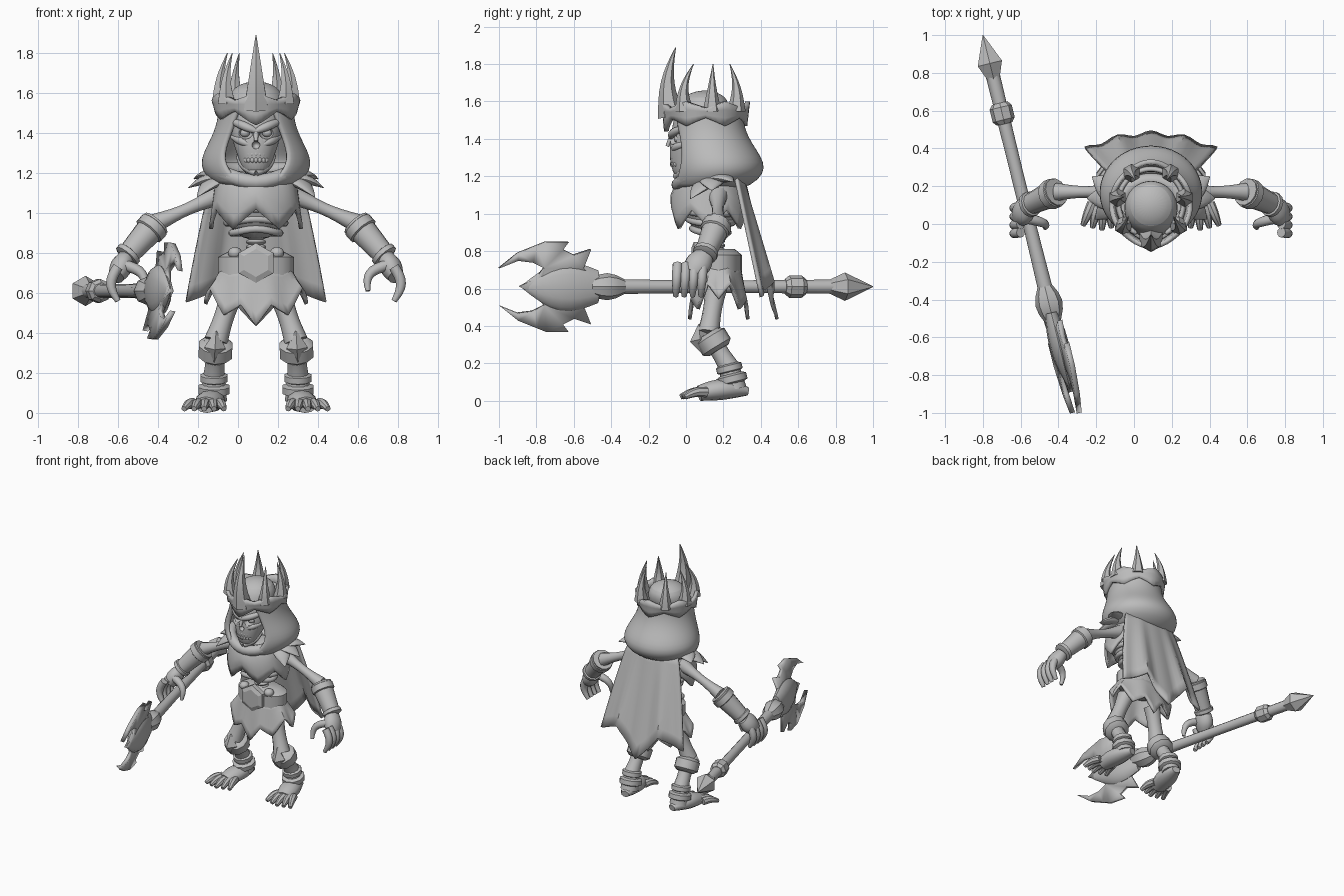
import bpy, bmesh
from math import sin, cos, pi, radians
from mathutils import Vector

default_cube = bpy.data.objects.get("Cube")
if default_cube:
    bpy.data.objects.remove(default_cube)

MIDDLE = 0.09  # x of the figure's mirror plane; parts are built around it
GREY = (0.5, 0.5, 0.5, 1)
stone = bpy.data.materials.new("stone_grey")
stone.use_nodes = True
stone.diffuse_color = GREY
stone.node_tree.nodes["Principled BSDF"].inputs["Base Color"].default_value = GREY


def finish(name, bm, mirror=False, smooth=0, thick=0, sharp=42):
    bmesh.ops.recalc_face_normals(bm, faces=bm.faces)
    mesh = bpy.data.meshes.new(name)
    bm.to_mesh(mesh)
    bm.free()
    mesh.materials.append(stone)
    mesh.shade_smooth()
    mesh.set_sharp_from_angle(angle=radians(sharp))
    part = bpy.data.objects.new(name, mesh)
    part.location.x = MIDDLE
    bpy.context.collection.objects.link(part)
    if thick:
        modifier = part.modifiers.new("Thickness", 'SOLIDIFY')
        modifier.thickness, modifier.offset = thick, 0
    if smooth:
        modifier = part.modifiers.new("Smooth", 'SUBSURF')
        modifier.levels = modifier.render_levels = smooth
    if mirror:
        part.modifiers.new("Other side", 'MIRROR')
    return part


def grid(name, rows, ring=True, loop=False, cap=True, **options):
    """Skin rows of points; ring closes each row, loop joins the last row to the first."""
    bm = bmesh.new()
    verts = [[bm.verts.new(point) for point in row] for row in rows]
    width = len(rows[0])
    following = verts[1:] + verts[:1] if loop else verts[1:]
    for lower, upper in zip(verts, following):
        for j in range(width if ring else width - 1):
            k = (j + 1) % width
            bm.faces.new((lower[j], lower[k], upper[k], upper[j]))
    if cap and ring and not loop:
        bm.faces.new(verts[0])
        bm.faces.new(verts[-1])
    return finish(name, bm, **options)


def tube(name, points, radii, sides=12, flat=1, loop=False, **options):
    span = points[-1] - points[0]
    upright = abs(span.z) > 0.75 * span.length and not loop
    guide = Vector((0, 1, 0)) if upright else Vector((0, 0, 1))
    rows = []
    last = len(points) - 1
    for i, (point, radius) in enumerate(zip(points, radii)):
        before = points[i - 1] if i or loop else point
        after = points[(i + 1) % len(points)] if loop else points[min(i + 1, last)]
        along = (after - before).normalized()
        across = along.cross(guide).normalized()
        up = across.cross(along) * flat
        turns = [2 * pi * j / sides for j in range(sides)]
        rows.append([point + radius * (across * sin(t) + up * cos(t)) for t in turns])
    return grid(name, rows, loop=loop, **options)


def limb(name, start, end, first, final, swell=0, bend=(0, 0, 0), steps=8, **options):
    """Tapered tube from start to end, swelling and bowing in the middle."""
    start, end, bend = Vector(start), Vector(end), Vector(bend)
    parts = [i / steps for i in range(steps + 1)]
    points = [start.lerp(end, t) + bend * sin(pi * t) for t in parts]
    radii = [first + (final - first) * t + swell * sin(pi * t) for t in parts]
    return tube(name, points, radii, **options)


def cuff(name, start, end, radius, begin=0, stop=1, **options):
    """Bevelled band around the stretch from begin to stop of a bone."""
    low, high = Vector(start).lerp(Vector(end), begin), Vector(start).lerp(Vector(end), stop)
    points = [low.lerp(high, t) for t in (0, 0.2, 0.8, 1)]
    return tube(name, points, [radius * k for k in (0.7, 1, 1, 0.7)], **options)


def oval(angle, y, wide, deep, z):
    """Point on a level oval; angle zero faces the front."""
    return Vector((wide * sin(angle), y - deep * cos(angle), z))


def loft(name, rings, depth=1, sides=24, **options):
    rows = [[oval(2 * pi * j / sides, y, r, r * depth, z) for j in range(sides)] for z, y, r in rings]
    return grid(name, rows, **options)


def skin(name, shape, across, down, ring=True, **options):
    count = across if ring else across + 1
    rows = [[shape(j / across, i / down) for j in range(count)] for i in range(down + 1)]
    return grid(name, rows, ring, cap=False, **options)


def hoop(name, z, y, wide, deep, radius, dip, count=32):
    turns = [2 * pi * i / count for i in range(count)]
    points = [oval(t, y, wide, deep, z - dip * max(0, cos(t)) ** 3) for t in turns]
    tube(name, points, [radius] * count, loop=True)


def ball(name, center, size, **options):
    bm = bmesh.new()
    bmesh.ops.create_uvsphere(bm, u_segments=16, v_segments=10, radius=1)
    bmesh.ops.scale(bm, vec=size, verts=bm.verts)
    bmesh.ops.translate(bm, vec=center, verts=bm.verts)
    return finish(name, bm, **options)


def ragged(u, count):
    return abs(2 * ((u * count) % 1) - 1)  # one at the tips, zero in the valleys


# Skull with carved sockets and nose
skull = loft("skull", [(1.18, 0, 0.06), (1.27, 0, 0.085), (1.36, 0.03, 0.12), (1.43, 0.05, 0.13),
                       (1.55, 0.09, 0.15), (1.63, 0.1, 0.12), (1.66, 0.1, 0.03)], smooth=2)
sockets = ball("socket_cutter", (0.055, -0.08, 1.4), (0.04, 0.05, 0.03), mirror=True)
nostril = ball("nose_cutter", (0, -0.09, 1.34), (0.02, 0.03, 0.02))
for cutter in (sockets, nostril):
    cutter.hide_render = True
    carve = skull.modifiers.new("Carve", 'BOOLEAN')
    carve.operation, carve.object, carve.solver = 'DIFFERENCE', cutter, 'EXACT'

# Face details
limb("nose_bridge", (0, -0.07, 1.43), (0, -0.1, 1.36), 0.015, 0.01)
ball("eye", (0.055, -0.045, 1.4), (0.024, 0.02, 0.02), mirror=True)
limb("brow", (0, -0.08, 1.41), (0.12, -0.01, 1.46), 0.014, 0.014, 0.008, (0, -0.02, 0), mirror=True)
limb("cheekbone", (0.03, -0.07, 1.34), (0.12, 0.02, 1.38), 0.01, 0.01, 0.01, (0, -0.02, 0), mirror=True)
limb("jaw_edge", (0, -0.055, 1.2), (0.085, 0.03, 1.29), 0.018, 0.015, 0, (0.02, 0, -0.01), mirror=True)
for level in (1.295, 1.265):
    for i in range(-3, 4):
        ball("tooth", oval(i / 4, 0, 0.075, 0.077, level), (0.01, 0.009, 0.014))


# Crown band and spikes
def crown(u, v):
    turn = 2 * pi * u
    radius = 0.21 - 0.015 * v
    top = 1.565 + 0.035 * ragged(u, 6)
    low = 1.515 - 0.045 * ragged(u, 6) - 0.03 * max(0, cos(turn)) ** 12
    return oval(turn, 0.105, radius, radius + 0.015 * abs(cos(turn)) ** 8, top + (low - top) * v)


skin("crown_band", crown, across=48, down=3, thick=0.025)
limb("crown_front_spike", (0, -0.08, 1.52), (0, -0.055, 1.89), 0.07, 0.002, 0, (0, -0.03, 0), sides=6)
for degrees in (55, 100, 145):
    base = oval(radians(degrees), 0.105, 0.18, 0.2, 1.55)
    tip = oval(radians(degrees), 0.12, 0.145, 0.14, 1.8)
    outward = (base - tip) * 0.5
    outward.z = 0
    limb("crown_spike", base, tip, 0.05, 0.002, -0.003, outward, sides=6, mirror=True)


# Hood, open at the face, with a rolled collar
def hood(u, v):
    flare = sin(pi * v ** 2.5)
    gap = radians(22 + 18 * sin(pi * v))
    turn = gap + u * 2 * (pi - gap)
    return oval(turn, 0.11 + 0.06 * flare, 0.172 + 0.093 * flare, 0.18 + 0.06 * flare, 1.56 - 0.42 * v)


skin("hood", hood, across=28, down=8, ring=False, thick=0.03, smooth=1, sharp=70)
hoop("hood_collar", 1.215, 0.145, 0.215, 0.185, 0.038, dip=0.06)
hoop("neck_scarf", 1.17, 0.11, 0.155, 0.12, 0.04, dip=0.02)

# Ribcage, ribs and spine
loft("ribcage", [(0.86, 0.15, 0.06), (0.95, 0.13, 0.16), (1.08, 0.12, 0.2), (1.2, 0.14, 0.1)], depth=0.8, smooth=1)
for i in range(3):
    girth = 0.12 + 0.025 * i
    hoop("rib", 0.9 + 0.05 * i, 0.13, girth, girth * 0.8, 0.018, dip=-0.02)
for i in range(6):
    ball("vertebra", (0, 0.16, 0.78 + i / 40), (0.05, 0.05, 0.018))


# Ragged cloth: chest mantle, cape and skirt
def mantle(u, v):
    radius = 0.18 + 0.035 * v
    drop = v * (0.16 + 0.1 * ragged(u + 1 / 12, 6))
    return oval(2 * pi * u, 0.125, radius + 0.01, radius - 0.03 + 0.03 * sin(pi * v), 1.18 - drop)


def cape(u, v):
    side = 2 * u - 1
    hem = 0.435 + 0.12 * side * side + 0.17 * (1 - ragged(u, 2))
    fold = 0.012 * cos(side * 4 * pi) * v
    back = 0.3 - 0.04 * side * side + (0.175 - 0.045 * side * side) * v
    return Vector((side * (0.2 + 0.15 * v ** 0.8), back + fold, 1.22 + (hem - 1.22) * v))


def skirt(u, v):
    turn = 2 * pi * u
    hem = 0.435 + 0.11 * sin(turn) ** 2 + 0.09 * (1 - ragged(u, 8))
    wide = 0.168 + 0.085 * v * abs(sin(turn))
    return oval(turn, 0.175, wide, 0.11 + 0.045 * v, 0.72 + (hem - 0.72) * v)


skin("chest_mantle", mantle, across=36, down=4, thick=0.02)
skin("cape", cape, across=24, down=8, ring=False, thick=0.018)
skin("skirt", skirt, across=48, down=5, thick=0.018)
for i in range(3):
    tip = oval(radians(60 + 27 * i), 0.15, 0.34, 0.25, 1.08 + 0.045 * i)
    limb("shoulder_leaf", (0.16, 0.14, 1.17), tip, 0.05, 0.003, 0.035, (0, 0, 0.02), flat=0.4, mirror=True)

# Belt and buckle
cuff("belt", (0, 0.175, 0.66), (0, 0.175, 0.81), 0.19, sides=24, flat=0.65)
cuff("buckle", (0, 0.09, 0.75), (0, 0.03, 0.75), 0.1, sides=6, sharp=15)
ball("belt_stud", (0.105, 0.1, 0.8), (0.035, 0.035, 0.03), mirror=True)

# Arms, bracers and curled hands
shoulder, elbow, wrist, knuckle = (0.16, 0.17, 1.1), (0.5, 0.17, 0.95), (0.65, 0.1, 0.78), (0.7, 0.03, 0.68)
limb("upper_arm", shoulder, elbow, 0.058, 0.048, -0.022, mirror=True)
limb("bracer", elbow, wrist, 0.075, 0.055, mirror=True)
cuff("elbow_cuff", elbow, wrist, 0.08, 0, 0.3, mirror=True)
cuff("wrist_cuff", elbow, wrist, 0.068, 0.85, 1.02, mirror=True)
limb("palm", wrist, knuckle, 0.04, 0.04, 0.015, flat=1.3, mirror=True)
for i in range(-1, 3):
    y = 0.045 * i
    limb("finger", (0.69, y, 0.73), (0.69, y - 0.01, 0.56), 0.026, 0.014, 0.005, (0.035, 0, 0), mirror=True)
limb("thumb", (0.66, 0.03, 0.74), (0.56, -0.02, 0.61), 0.028, 0.012, 0.004, (-0.04, 0, 0.02), mirror=True)

# Legs and armour
hip, knee, ankle, heel = (0.12, 0.16, 0.6), (0.2, 0.12, 0.36), (0.21, 0.23, 0.18), (0.21, 0.26, 0.06)
limb("thigh", hip, knee, 0.06, 0.06, -0.01, mirror=True)
limb("shin", knee, ankle, 0.06, 0.055, -0.01, mirror=True)
limb("ankle", ankle, heel, 0.055, 0.065, mirror=True)
cuff("knee_guard", knee, ankle, 0.088, 0, 0.5, sides=10, mirror=True)
cuff("upper_ankle_guard", ankle, heel, 0.07, -0.15, 0.25, sides=10, mirror=True)
cuff("lower_ankle_guard", ankle, heel, 0.082, 0.3, 0.75, sides=10, mirror=True)
limb("knee_plate", (0.2, 0.07, 0.41), (0.21, 0.1, 0.24), 0.004, 0.004, 0.05, (0, -0.01, 0),
     steps=2, sides=4, mirror=True)

# Feet and toes
limb("foot", (0.2, 0.33, 0.05), (0.25, 0.07, 0.04), 0.03, 0.055, 0.03, (0, 0, 0.015), flat=0.75, mirror=True)
for i in range(-2, 3):
    reach = 0.012 * abs(i) - 0.03
    limb("toe", (0.25 + 0.03 * i, 0.11, 0.045), (0.26 + 0.05 * i, reach, 0.02), 0.028, 0.014, 0.004,
         (0, 0, 0.012), sides=8, mirror=True)


# Polearm, strung along one slanted shaft
def on_shaft(y, height=0):
    lean = 0.18 * height
    return Vector((0.246 * (1 - y) - 0.8 - MIDDLE + lean, y, 0.61 + height))


limb("pommel_spike", on_shaft(1), on_shaft(0.85), 0.002, 0.076, steps=1, sides=6, sharp=20)
limb("pommel_base", on_shaft(0.85), on_shaft(0.76), 0.076, 0.034, steps=1, sides=6, sharp=20)
limb("shaft", on_shaft(0.78), on_shaft(-0.5), 0.038, 0.042, -0.006)
cuff("rear_knob", on_shaft(0.64), on_shaft(0.53), 0.06, sides=8, sharp=20)
limb("front_knob", on_shaft(-0.33), on_shaft(-0.51), 0.04, 0.045, 0.03, steps=4, sides=8, sharp=20)
limb("blade_core", on_shaft(-0.47), on_shaft(-0.88), 0.035, 0.002, 0.032, flat=2.5)

# Double crescent blade, its outline mirrored about the shaft
half = [(-0.89, 0), (-0.8, 0.05), (-0.76, 0.1), (-0.82, 0.13), (-0.9, 0.14), (-1, 0.1), (-0.9, 0.18),
        (-0.8, 0.22), (-0.75, 0.24), (-0.63, 0.24), (-0.66, 0.2), (-0.6, 0.17), (-0.51, 0.2), (-0.55, 0.1), (-0.5, 0.05)]
outline = half + [(y, -height) for y, height in reversed(half[1:])]
blade = bmesh.new()
face = blade.faces.new([blade.verts.new(on_shaft(y, height)) for y, height in outline])
face.normal_update()
bmesh.ops.triangulate(blade, faces=[face])
finish("axe_blade", blade, thick=0.028)
